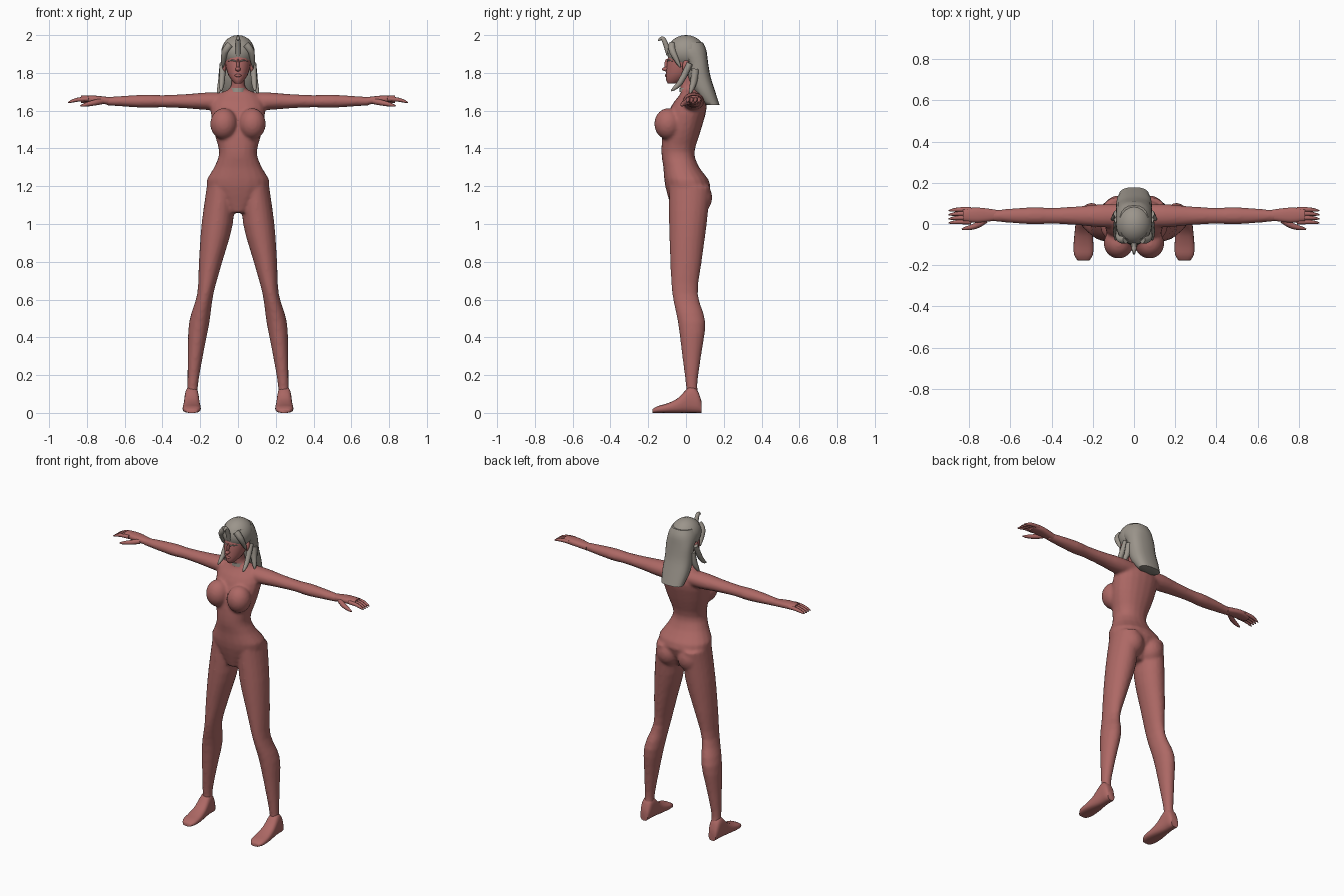
import bpy, bmesh
from math import cos, sin, pi, copysign
from mathutils import Vector, Matrix

if "Cube" in bpy.data.objects:
    bpy.data.objects.remove(bpy.data.objects["Cube"])


def material(name, rgb):
    mat = bpy.data.materials.new(name)
    mat.use_nodes = True
    mat.diffuse_color = (*rgb, 1)
    shader = mat.node_tree.nodes["Principled BSDF"]
    shader.inputs["Base Color"].default_value = (*rgb, 1)
    return mat


SKIN = material("skin red", (.42, .14, .13))
HAIR = material("hair grey", (.33, .3, .26))


def smooth(rows, steps=3):
    """Resample rows of numbers along a flowing curve through them."""
    last = len(rows) - 1
    result = []
    for k in range(last):
        before, start, end, after = (rows[max(k - 1, 0)], rows[k], rows[k + 1],
                                     rows[min(k + 2, last)])
        for step in range(steps):
            t = step / steps
            result.append([
                b + t * (c - a) / 2 + t * t * (a - 2.5 * b + 2 * c - d / 2)
                + t ** 3 * (3 * b - a - 3 * c + d) / 2
                for a, b, c, d in zip(before, start, end, after)])
    result.append(rows[last])
    return result


def bridge(bm, rings):
    """Skin a list of vertex rings and cap both ends."""
    for low, high in zip(rings, rings[1:]):
        for i in range(len(low)):
            bm.faces.new((low[i - 1], low[i], high[i], high[i - 1]))
    bm.faces.new(rings[0])
    bm.faces.new(rings[-1])


def loft(bm, axis, rows, sides=20, power=1):
    """Rows are (position, centre a, centre b, radius a, radius b)."""
    rings = []
    for t, a, b, ra, rb in smooth(rows):
        ring = []
        for i in range(sides):
            c, s = cos(2 * pi * i / sides), sin(2 * pi * i / sides)
            u = a + ra * copysign(abs(c) ** power, c)
            v = b + rb * copysign(abs(s) ** power, s)
            place = {"x": (t, u, v), "y": (u, t, v), "z": (u, v, t)}[axis]
            ring.append(bm.verts.new(place))
        rings.append(ring)
    bridge(bm, rings)


def upright(bm, rows, power=1):
    """Symmetric loft; rows are (height, half width, front, back)."""
    loft(bm, "z", [(z, 0, (front + back) / 2, width, (back - front) / 2)
                   for z, width, front, back in rows], power=power)


def lock(bm, radius, *path, sides=8):
    """Round strand along a path, thinning to a point."""
    points = [Vector(p) for p in smooth(path)]
    last = len(points) - 1
    rings = []
    for k, point in enumerate(points):
        along = points[min(k + 1, last)] - points[max(k - 1, 0)]
        turn = along.to_track_quat("Z", "Y")
        r = radius * (1 - .8 * (k / last) ** 3)
        ring = []
        for i in range(sides):
            angle = 2 * pi * i / sides
            offset = Vector((r * cos(angle), r * sin(angle), 0))
            ring.append(bm.verts.new(point + turn @ offset))
        rings.append(ring)
    bridge(bm, rings)


def ball(bm, centre, size):
    place = Matrix.LocRotScale(Vector(centre), None, Vector(size))
    bmesh.ops.create_uvsphere(bm, u_segments=20, v_segments=14, radius=1, matrix=place)


def mirror(bm):
    """Copy everything built so far to the other side."""
    everything = bm.verts[:] + bm.edges[:] + bm.faces[:]
    for item in bmesh.ops.duplicate(bm, geom=everything)["geom"]:
        if isinstance(item, bmesh.types.BMVert):
            item.co.x = -item.co.x


def finish(bm, name, mat):
    bmesh.ops.recalc_face_normals(bm, faces=bm.faces[:])
    mesh = bpy.data.meshes.new(name)
    bm.to_mesh(mesh)
    bm.free()
    mesh.materials.append(mat)
    obj = bpy.data.objects.new(name, mesh)
    bpy.context.collection.objects.link(obj)
    bpy.ops.object.select_all(action="DESELECT")
    obj.select_set(True)
    bpy.context.view_layer.objects.active = obj
    bpy.ops.object.shade_smooth_by_angle(angle=pi / 3)
    return obj


# Body: legs, arms, bust and seat are mirrored, then fused with the torso
bm = bmesh.new()
loft(bm, "z", [(.06, .24, .04, .03, .04), (.14, .24, .03, .028, .03),
               (.3, .226, .03, .04, .05), (.48, .205, .03, .054, .073),
               (.63, .173, -.005, .043, .068), (.8, .145, 0, .062, .083),
               (1, .11, .01, .083, .1), (1.2, .09, .02, .075, .11)])
loft(bm, "x", [(x, .04, 1.65, r, r * .83) for x, r in
               ((.04, .055), (.15, .057), (.27, .046), (.4, .039), (.5, .042), (.7, .026))])
ball(bm, (.075, -.095, 1.53), (.072, .073, .083))
ball(bm, (.075, .065, 1.14), (.075, .074, .085))
mirror(bm)
upright(bm, [(1.06, .05, -.07, .06), (1.2, .167, -.11, .13), (1.3, .126, -.12, .07),
             (1.38, .1, -.13, .045), (1.5, .13, -.12, .08), (1.62, .143, -.08, .11),
             (1.69, .1, -.03, .085), (1.72, .04, -.03, .06), (1.8, .036, -.04, .05)],
        power=.9)
body = finish(bm, "body", SKIN)
fuse = body.modifiers.new("fuse", "REMESH")
fuse.mode = "VOXEL"
fuse.voxel_size = .009
fuse.use_smooth_shade = True
soften = body.modifiers.new("soften", "SMOOTH")
soften.iterations = 5

# Feet, flat on the ground
bm = bmesh.new()
loft(bm, "y", [(y, .245, height / 2, width, height / 2) for y, width, height in
               ((.082, .025, .06), (.06, .034, .12), (.02, .037, .14), (-.04, .043, .08),
                (-.1, .048, .05), (-.15, .045, .036), (-.177, .028, .02))], power=.75)
mirror(bm)
finish(bm, "feet", SKIN)

# Hands: palm, four fingers and a thumb
bm = bmesh.new()
loft(bm, "x", [(x, .043, 1.65 + lift, r, .02) for x, lift, r in
               ((.67, 0, .026), (.76, .01, .037), (.83, .01, .03))], power=.8)
for finger in range(4):
    y = .07 - .02 * finger
    lock(bm, .012, (.79, y, 1.662), (.85, y, 1.658), (.9, y - .005, 1.643))
lock(bm, .016, (.72, .02, 1.65), (.77, -.01, 1.64), (.835, -.025, 1.625))
mirror(bm)
finish(bm, "hands", SKIN)

# Head with ears, nose and lips
bm = bmesh.new()
ball(bm, (.073, 0, 1.835), (.012, .02, .032))
mirror(bm)
upright(bm, [(1.745, .018, -.097, -.05), (1.765, .036, -.106, 0), (1.8, .056, -.106, .045),
             (1.86, .069, -.1, .08), (1.93, .067, -.08, .08), (1.97, .04, -.05, .05)])
ball(bm, (0, -.105, 1.82), (.014, .022, .012))
ball(bm, (0, -.1, 1.84), (.008, .015, .035))
ball(bm, (0, -.105, 1.786), (.018, .007, .008))
finish(bm, "head", SKIN)

# Brows
bm = bmesh.new()
lock(bm, .004, (.012, -.097, 1.861), (.03, -.092, 1.867), (.052, -.07, 1.862))
mirror(bm)
finish(bm, "brows", HAIR)

# Hair: side locks, crown, long back and curled forelock
bm = bmesh.new()
lock(bm, .02, (.04, -.075, 1.95), (.07, -.07, 1.91), (.08, -.03, 1.83))
lock(bm, .017, (.08, .02, 1.85), (.086, -.03, 1.75), (.09, -.078, 1.705))
lock(bm, .02, (.08, .05, 1.82), (.088, .04, 1.75), (.107, .02, 1.69))
mirror(bm)
ball(bm, (0, 0, 1.91), (.088, .1, .09))
upright(bm, [(1.63, .072, .1, .178), (1.7, .086, .045, .155), (1.78, .088, .01, .13),
             (1.86, .088, 0, .116), (1.92, .086, -.08, .108), (1.96, .07, -.08, .09)],
        power=.8)
lock(bm, .014, (0, -.09, 1.895), (0, -.107, 1.95), (0, -.125, 1.984), (0, -.148, 1.97))
finish(bm, "hair", HAIR)

# Neckband
bm = bmesh.new()
upright(bm, [(1.7, .046, -.034, .066), (1.72, .042, -.034, .06)])
finish(bm, "neckband", HAIR)
